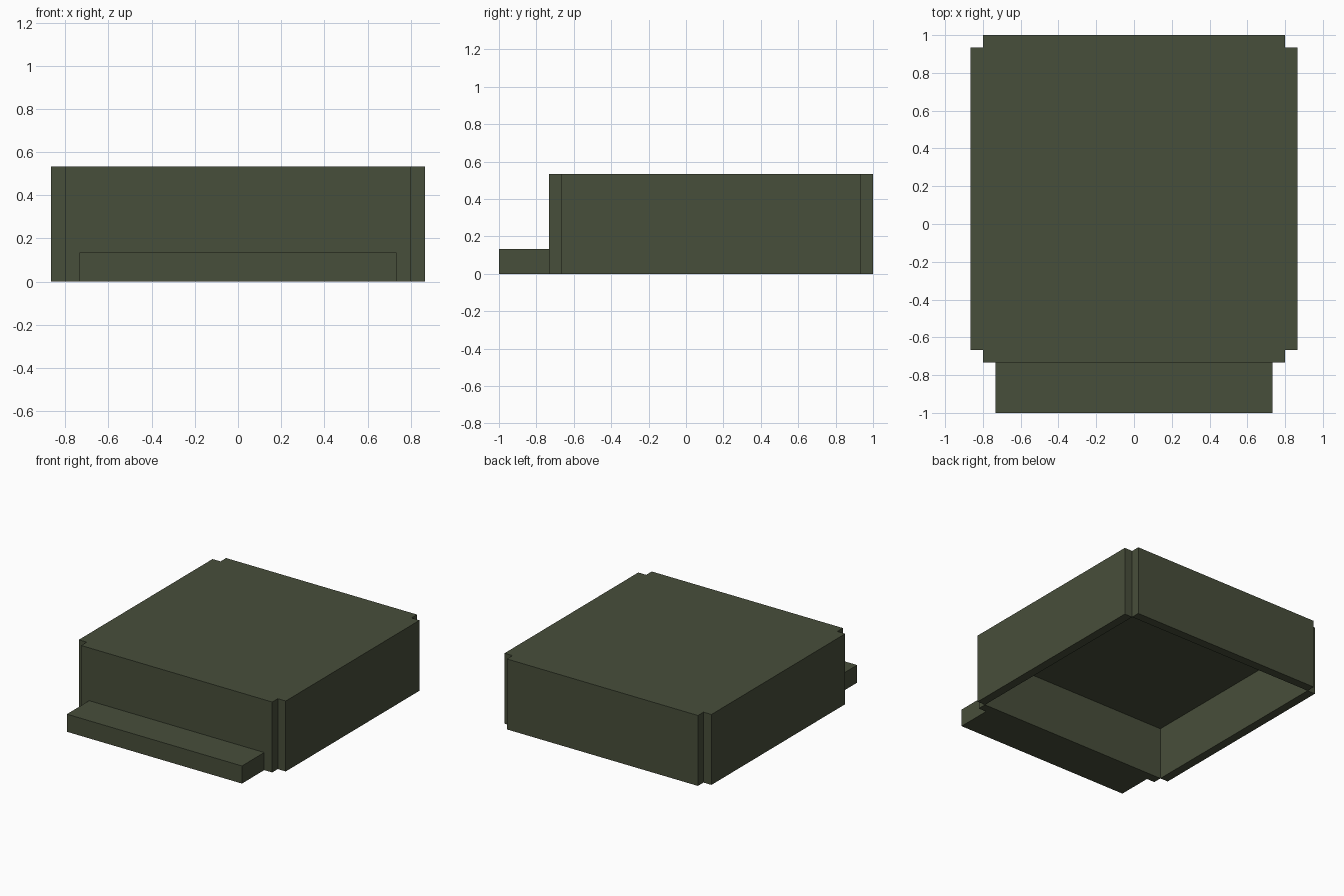
import bpy
from mathutils import Vector

cube = bpy.data.objects.get("Cube")
if cube:
    bpy.data.objects.remove(cube, do_unlink=True)

# Single flat colour
olive = bpy.data.materials.new("olive_green")
olive.use_nodes = True
colour = (0.064, 0.077, 0.043, 1)
olive.diffuse_color = colour
bsdf = next(n for n in olive.node_tree.nodes if n.type == 'BSDF_PRINCIPLED')
bsdf.inputs["Base Color"].default_value = colour
bsdf.inputs["Roughness"].default_value = 0.9

U = 2 / 30           # panel thickness, the base unit of the model
HALF = 12 * U        # half the inner width
HEIGHT = 8 * U
MID_Y = 2 * U        # centre of the hollow body


def box(name, low, high):
    """Axis-aligned box between two corners."""
    low, high = Vector(low), Vector(high)
    bpy.ops.mesh.primitive_cube_add(size=1)
    ob = bpy.context.object
    ob.name = ob.data.name = name
    for v in ob.data.vertices:
        v.co = (low + high) / 2 + v.co * (high - low)
    ob.data.materials.append(olive)
    return ob


# Side walls, set outside the roof so the corners stay notched
for name, side in (("left_wall", 1), ("right_wall", -1)):
    xs = sorted((side * HALF, side * (HALF + U)))
    box(name, (xs[0], MID_Y - HALF, 0), (xs[1], MID_Y + HALF, HEIGHT))

# Front and back walls
for name, side in (("back_wall", 1), ("front_wall", -1)):
    ys = sorted((MID_Y + side * HALF, MID_Y + side * (HALF + U)))
    box(name, (-HALF, ys[0], 0), (HALF, ys[1], HEIGHT))

# Thick roof slab, flush with the wall tops; open underneath
box("roof", (-HALF, MID_Y - HALF, HEIGHT - 2 * U), (HALF, MID_Y + HALF, HEIGHT))

# Low step at the front
box("front_step", (-11 * U, -15 * U, 0), (11 * U, MID_Y - HALF - U, 2 * U))
